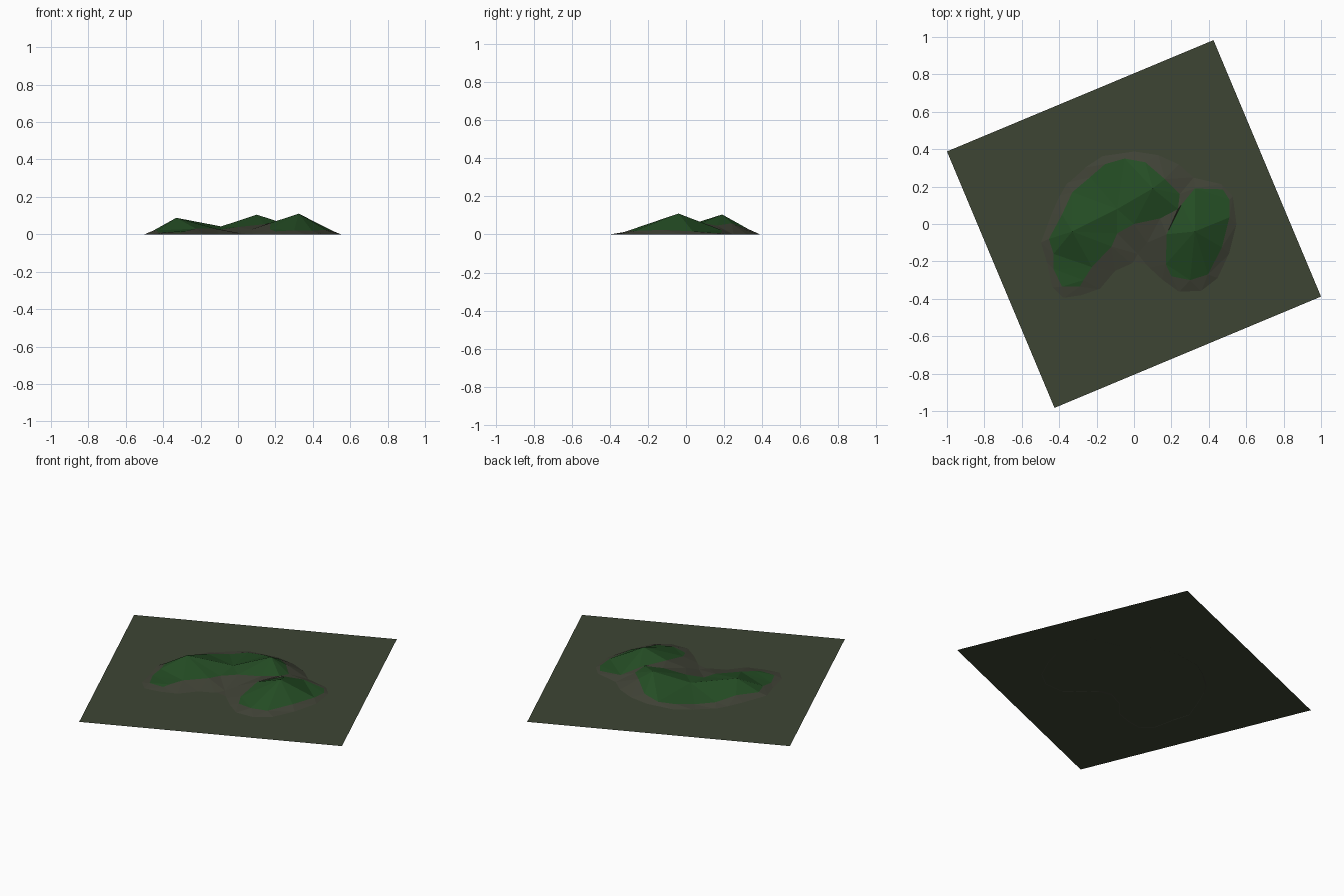
import bpy
from mathutils import Vector
from mathutils.geometry import delaunay_2d_cdt, intersect_point_line

if "Cube" in bpy.data.objects:
    bpy.data.objects.remove(bpy.data.objects["Cube"])


def material(name, rgb):
    m = bpy.data.materials.new(name)
    m.diffuse_color = (*rgb, 1)
    m.use_nodes = True
    m.node_tree.nodes["Principled BSDF"].inputs["Base Color"].default_value = m.diffuse_color
    return m


def make_object(name, verts, faces, mats):
    me = bpy.data.meshes.new(name)
    me.from_pydata(verts, [], faces)
    for m in mats:
        me.materials.append(m)
    ob = bpy.data.objects.new(name, me)
    bpy.context.collection.objects.link(ob)
    return ob


def inside(p, poly):
    hit = False
    for (ax, ay), (bx, by) in zip(poly, poly[1:] + poly[:1]):
        if (ay > p[1]) != (by > p[1]) and p[0] < (bx - ax) * (p[1] - ay) / (by - ay) + ax:
            hit = not hit
    return hit


def edge_distance(p, poly):
    best = 9
    for a, b in zip(poly, poly[1:] + poly[:1]):
        a, b = Vector(a), Vector(b)
        q, t = intersect_point_line(p, a, b)
        q = a.lerp(b, min(1, max(0, t)))
        best = min(best, (Vector(p) - q).length)
    return best


grass = material("dull olive", (0.047, 0.060, 0.034))
earth = material("earth brown", (0.051, 0.055, 0.037))
forest = material("forest green", (0.018, 0.075, 0.018))

# Flat turned square of ground
make_object("ground_plane",
            [(0.425, 0.983, 0.001), (-1, 0.388, 0.001), (-0.425, -0.983, 0.001), (1, -0.388, 0.001)],
            [(0, 1, 2, 3)], [grass])

# Foot of the hills
foot = [(-.5, -.1), (-.44, .06), (-.4, .15), (-.36, .22), (-.27, .3), (-.17, .365),
        (0, .39), (.13, .37), (.24, .32), (.32, .25), (.47, .215), (.53, .15), (.55, 0),
        (.51, -.16), (.45, -.29), (.36, -.36), (.24, -.365), (.15, -.3), (.08, -.235),
        (-.01, -.215), (-.1, -.255), (-.18, -.35), (-.28, -.385), (-.38, -.4),
        (-.44, -.34), (-.47, -.2)]
# Edges of the two forest patches
west = [(-.05, .35), (.06, .33), (.165, .24), (.245, .16), (.235, .08), (.14, .03), (0, 0),
        (-.09, -.05), (-.12, -.12), (-.225, -.23), (-.27, -.3), (-.29, -.335), (-.385, -.335),
        (-.43, -.24), (-.43, -.16), (-.455, -.08), (-.385, .05), (-.33, .17), (-.235, .25),
        (-.155, .32)]
east = [(.325, .19), (.475, .185), (.51, .13), (.51, .035), (.47, -.125), (.395, -.27),
        (.3, -.3), (.2, -.28), (.17, -.215), (.175, -.055), (.255, .105)]
# Summits, and the saddle on the ridge between the western two
peaks = [(.325, -.04, .11), (.1, .19, .105), (-.33, -.04, .088)]
saddle = (-.09, .08, .042)


def height(p):
    z = 0.004
    e = edge_distance(p, foot)
    for x, y, h in peaks:
        d = (Vector(p) - Vector((x, y))).length
        z = max(z, min(h * e / (e + d), h * (1 - d / 0.34)))
    return z


points, edges, heights = [], [], []
for loop in (foot, west, east):
    n = len(points)
    edges += [(n + i, n + (i + 1) % len(loop)) for i in range(len(loop))]
    points += loop
    heights += [0 if loop is foot else height(p) for p in loop]
n = len(points)
for x, y, z in peaks + [saddle]:
    points.append((x, y))
    heights.append(z)
edges += [(n + 1, n + 3), (n + 3, n + 2)]
for p in [(.07, -.1), (.02, -.16)]:
    points.append(p)
    heights.append(height(p))

# Triangulate the hills and colour the faces inside each patch
co, _, tris, src, _, _ = delaunay_2d_cdt([Vector(p) for p in points], edges, [], 0, 1e-5)
verts = [(v.x, v.y, heights[s[0]] if s else height(v)) for v, s in zip(co, src)]
faces, slots = [], []
for t in tris:
    c = sum((co[i] for i in t), Vector((0, 0))) / len(t)
    if inside(c, foot):
        faces.append(list(t))
        slots.append(1 if inside(c, west) or inside(c, east) else 0)
hills = make_object("hills", verts, faces, [earth, forest])
for f, s in zip(hills.data.polygons, slots):
    f.material_index = s
